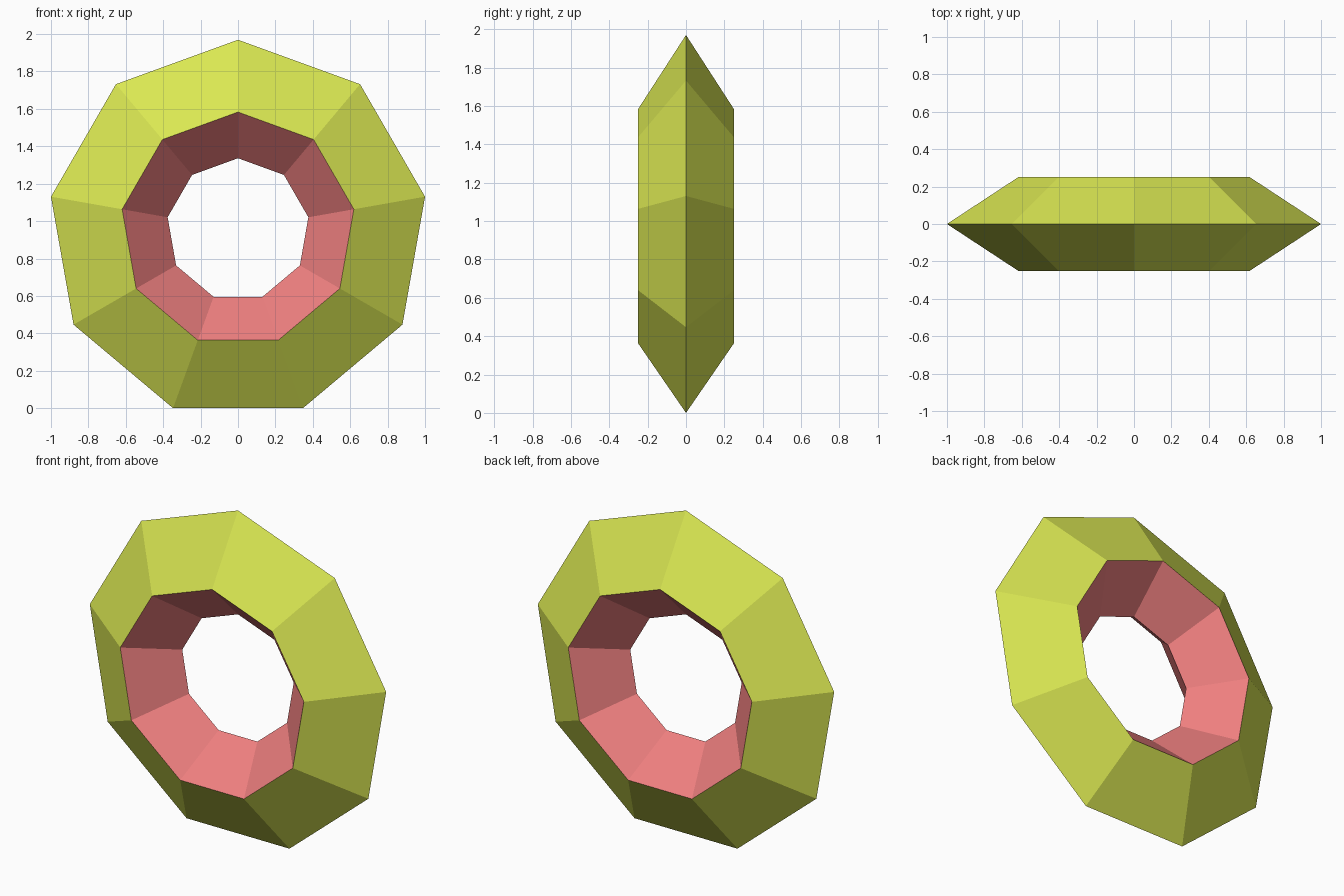
import bpy, bmesh
from math import sin, cos, tau, pi

if "Cube" in bpy.data.objects:
    bpy.data.objects.remove(bpy.data.objects["Cube"])

SIDES = 9
R_OUT, R_MID, R_IN, HALF = 1.0154, 0.629, 0.382, 0.25
CENTRE_Z = R_OUT * cos(pi / SIDES)   # bottom flat rests on z = 0


def material(name, rgb):
    m = bpy.data.materials.new(name)
    m.diffuse_color = (*rgb, 1)
    m.use_nodes = True
    m.node_tree.nodes["Principled BSDF"].inputs["Base Color"].default_value = m.diffuse_color
    return m


# Diamond cross-section (radius, y), swept around the y axis
profile = [(R_OUT, 0), (R_MID, -HALF), (R_IN, 0), (R_MID, HALF)]
bm = bmesh.new()
rings = []
for i in range(SIDES):
    a = tau * i / SIDES              # first corner points straight up
    rings.append([bm.verts.new((r * sin(a), y, CENTRE_Z + r * cos(a))) for r, y in profile])

# Outer slopes use slot 0, inner funnel slopes use slot 1
for i in range(SIDES):
    p, q = rings[i], rings[(i + 1) % SIDES]
    for j in range(4):
        k = (j + 1) % 4
        face = bm.faces.new((p[j], p[k], q[k], q[j]))
        face.material_index = 1 if j in (1, 2) else 0
bmesh.ops.recalc_face_normals(bm, faces=bm.faces)

mesh = bpy.data.meshes.new("faceted_ring")
bm.to_mesh(mesh)
bm.free()
mesh.materials.append(material("yellow_green", (0.70, 0.80, 0.085)))
mesh.materials.append(material("coral_pink", (0.87, 0.216, 0.216)))
ring = bpy.data.objects.new("faceted_ring", mesh)
bpy.context.collection.objects.link(ring)
